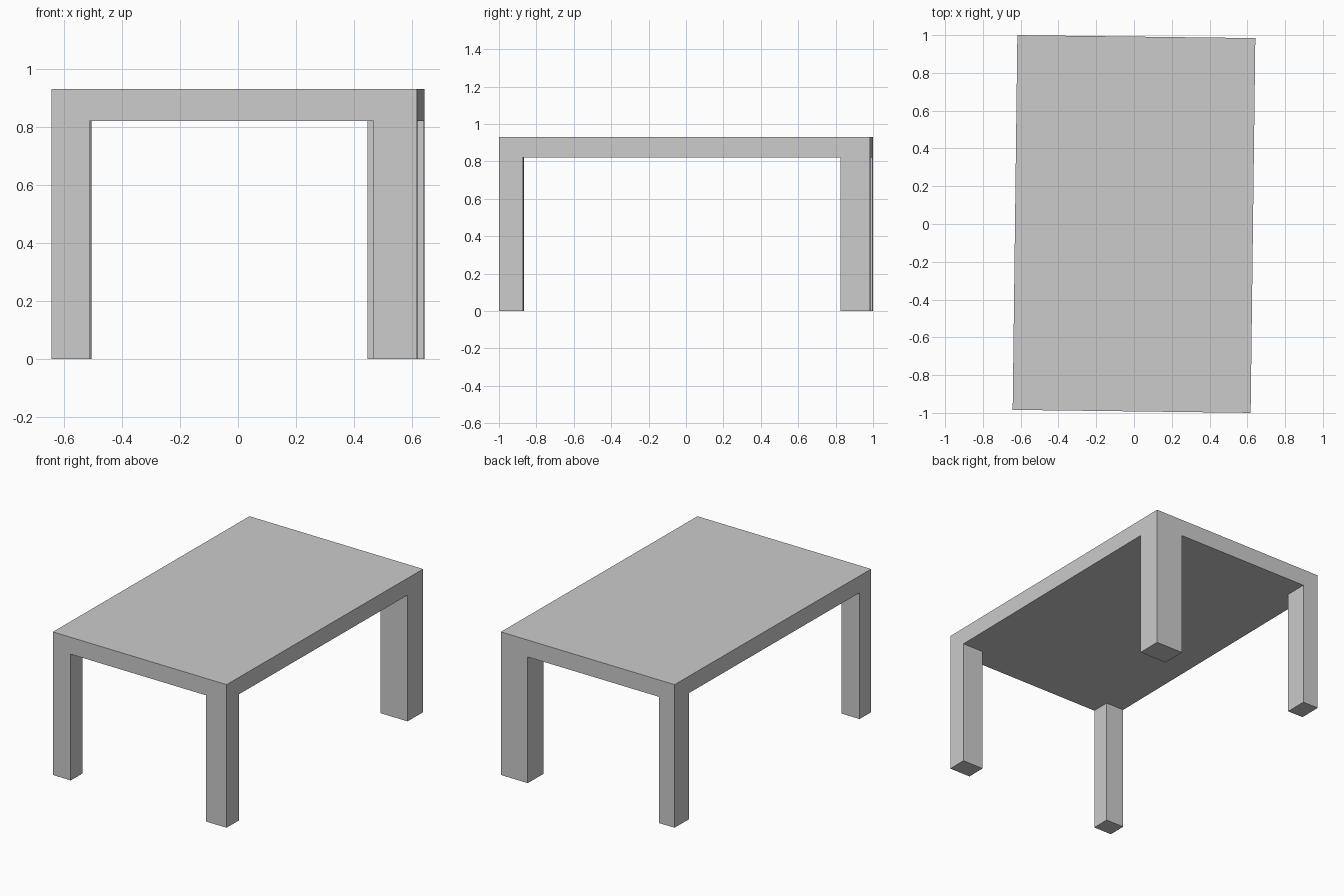
import bpy
from mathutils import Matrix

if "Cube" in bpy.data.objects:
    bpy.data.objects.remove(bpy.data.objects["Cube"])

HALF_X, HALF_Y = 0.63, 0.992      # half width and length of the top
LEG_H, TOP_Z = 0.82, 0.93
TURN = Matrix.Rotation(-0.0125, 4, 'Z')   # whole table is turned very slightly


def box(name, lo, hi):
    """Axis-aligned box between two corners, turned with the table."""
    bpy.ops.mesh.primitive_cube_add(size=1)
    ob = bpy.context.object
    ob.name = ob.data.name = name
    size = [b - a for a, b in zip(lo, hi)]
    mid = [(a + b) / 2 for a, b in zip(lo, hi)]
    ob.data.transform(TURN @ Matrix.Translation(mid) @ Matrix.Diagonal((*size, 1)))
    return ob


# Table top slab
box("table_top", (-HALF_X, -HALF_Y, LEG_H), (HALF_X, HALF_Y, TOP_Z))

# Legs flush with the corners: name, x side, y side, width, depth
LEGS = [
    ("front_left_leg", -1, -1, 0.13, 0.118),
    ("front_right_leg", 1, -1, 0.15, 0.125),
    ("back_left_leg", -1, 1, 0.112, 0.145),
    ("back_right_leg", 1, 1, 0.195, 0.158),
]
for name, sx, sy, w, d in LEGS:
    xs = sorted((sx * HALF_X, sx * (HALF_X - w)))
    ys = sorted((sy * HALF_Y, sy * (HALF_Y - d)))
    box(name, (xs[0], ys[0], 0), (xs[1], ys[1], LEG_H))
